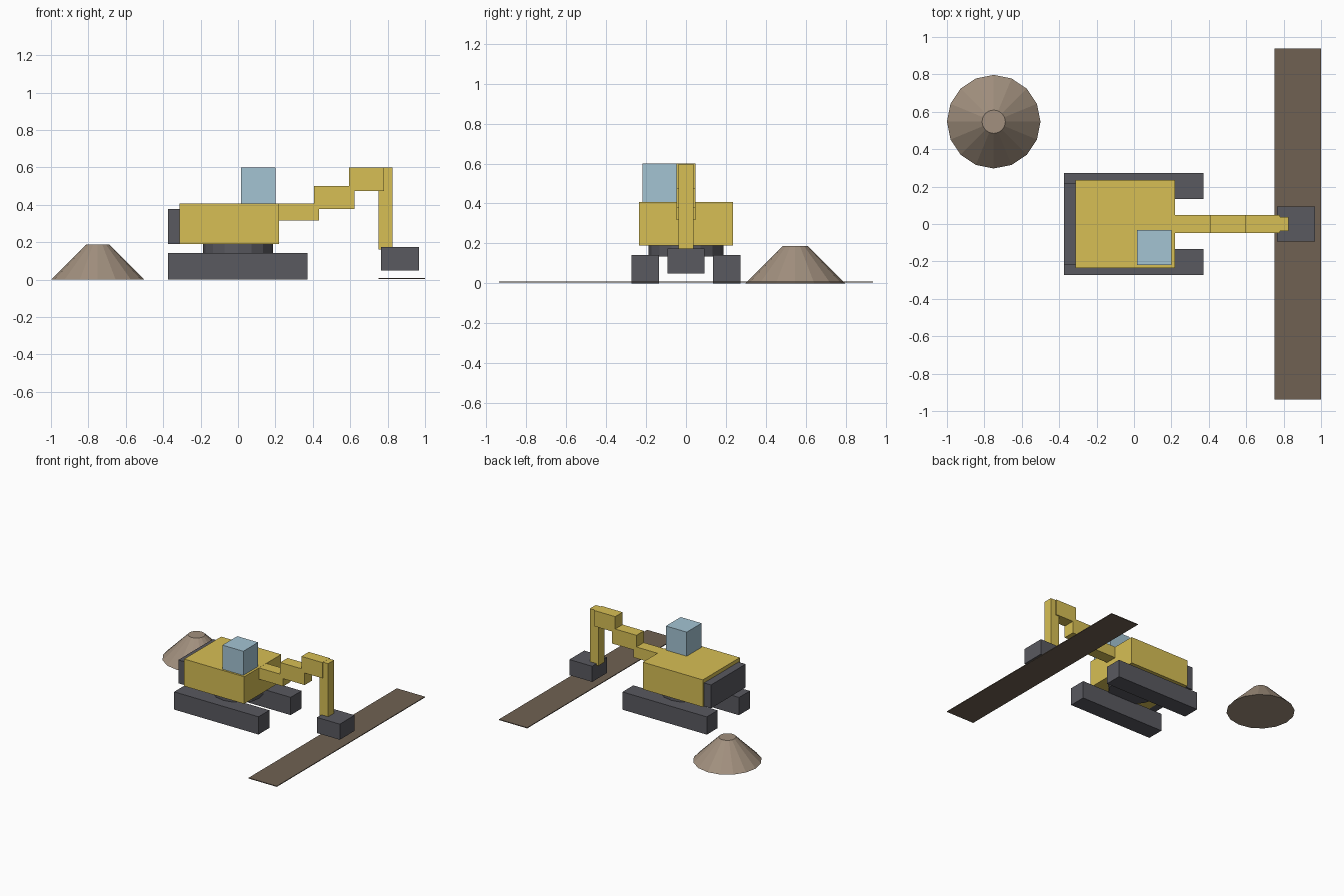
import bpy, bmesh
from mathutils import Matrix

if "Cube" in bpy.data.objects:
    bpy.data.objects.remove(bpy.data.objects["Cube"])


def material(name, rgb):
    m = bpy.data.materials.new(name)
    m.diffuse_color = (*rgb, 1)
    m.use_nodes = True
    m.node_tree.nodes["Principled BSDF"].inputs["Base Color"].default_value = m.diffuse_color
    return m


YELLOW = material("yellow_paint", (0.68, 0.52, 0.09))
DARK = material("dark_steel", (0.10, 0.10, 0.115))
GLASS = material("cab_glass", (0.37, 0.55, 0.65))
DIRT = material("loose_dirt", (0.36, 0.28, 0.21))
TRENCH = material("trench_dirt", (0.16, 0.12, 0.085))


def finish(name, bm, mat):
    mesh = bpy.data.meshes.new(name)
    bm.to_mesh(mesh)
    bm.free()
    mesh.materials.append(mat)
    ob = bpy.data.objects.new(name, mesh)
    bpy.context.collection.objects.link(ob)
    return ob


def box(name, x, y, z, mat):
    """Box from (min, max) ranges on each axis."""
    bm = bmesh.new()
    size = [r[1] - r[0] for r in (x, y, z)]
    mid = [(r[0] + r[1]) / 2 for r in (x, y, z)]
    bmesh.ops.create_cube(bm, size=1, matrix=Matrix.Translation(mid) @ Matrix.Diagonal((*size, 1)))
    return finish(name, bm, mat)


def cone(name, x, y, z, r1, r2, mat, sides=16):
    bm = bmesh.new()
    bmesh.ops.create_cone(bm, cap_ends=True, segments=sides, radius1=r1, radius2=r2,
                          depth=z[1] - z[0],
                          matrix=Matrix.Translation((x, y, (z[0] + z[1]) / 2)))
    return finish(name, bm, mat)


# Undercarriage
for side, y in (("right", (-0.272, -0.135)), ("left", (0.135, 0.272))):
    box(side + "_track", (-0.375, 0.372), y, (0, 0.142), DARK)
cone("turntable", 0, 0, (0.135, 0.195), 0.1875, 0.1875, DARK)

# Upper body
box("body", (-0.3125, 0.2188), (-0.2344, 0.2344), (0.19, 0.407), YELLOW)
box("counterweight", (-0.375, -0.3125), (-0.2188, 0.2188), (0.19, 0.377), DARK)
box("cab", (0.0156, 0.2), (-0.2188, -0.0313), (0.406, 0.6), GLASS)

# Stepped boom, stick and bucket
steps = [((0.2, 0.433), (0.316, 0.4065)),
         ((0.406, 0.623), (0.377, 0.5)),
         ((0.594, 0.78), (0.473, 0.599))]
for i, (x, z) in enumerate(steps, 1):
    box(f"boom_section_{i}", x, (-0.0469, 0.0469), z, YELLOW)
box("stick", (0.75, 0.825), (-0.0375, 0.0375), (0.16, 0.5985), YELLOW)
box("bucket", (0.765, 0.967), (-0.0938, 0.0938), (0.049, 0.174), DARK)

# Ground work
box("trench", (0.75, 1.0), (-0.9375, 0.9375), (0.003, 0.009), TRENCH)
cone("dirt_pile", -0.75, 0.547, (0, 0.1875), 0.25, 0.0625, DIRT)
